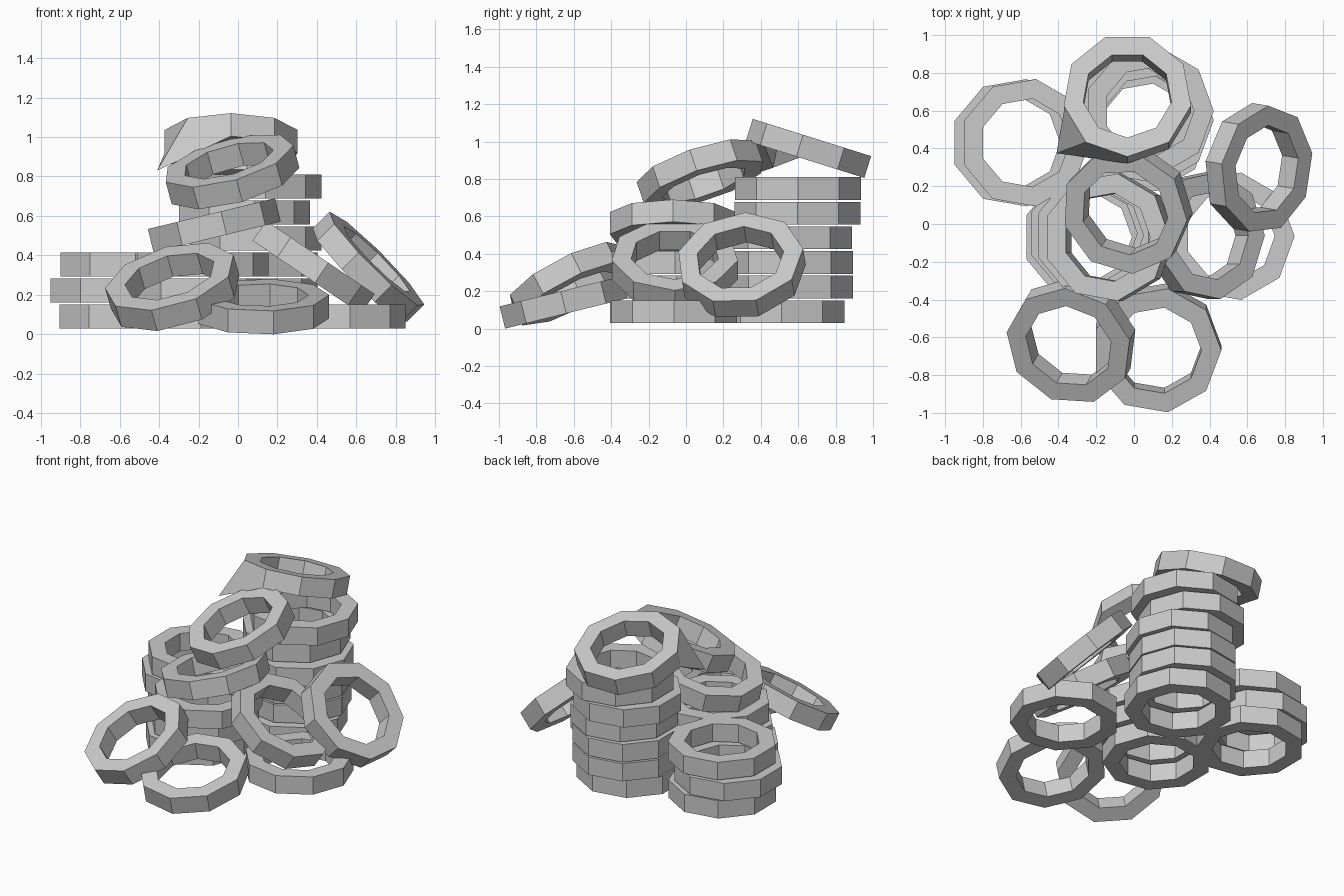
import bpy
from math import cos, sin, radians
from mathutils import Vector

if "Cube" in bpy.data.objects:
    bpy.data.objects.remove(bpy.data.objects["Cube"])

N, R_OUT, R_IN, H = 9, 0.342, 0.237, 0.122
UP = Vector((0, 0, 1))


def ring(name, center, normal=(0, 0, 1), phase=0):
    """Nine-sided flat-shaded ring whose axis points along normal."""
    rot = UP.rotation_difference(Vector(normal).normalized())
    section = [(R_OUT, -H / 2), (R_OUT, H / 2), (R_IN, H / 2), (R_IN, -H / 2)]
    verts, faces = [], []
    for i in range(N):
        a = radians(phase + 360 * i / N)
        for r, z in section:
            verts.append(rot @ Vector((r * cos(a), r * sin(a), z)) + Vector(center))
        j = (i + 1) % N
        for k in range(4):
            m = (k + 1) % 4
            faces.append((4 * i + k, 4 * j + k, 4 * j + m, 4 * i + m))
    mesh = bpy.data.meshes.new(name)
    mesh.from_pydata(verts, [], faces)
    obj = bpy.data.objects.new(name, mesh)
    bpy.context.collection.objects.link(obj)
    return obj


# Flat stacks: centre of each layer from the bottom up
stacks = {
    "back_stack_tire": [(0.06, 0.51), (0.06, 0.555), (0.06, 0.555),
                        (0.08, 0.55), (0.023, 0.595), (0.08, 0.598)],
    "left_stack_tire": [(-0.583, 0.43), (-0.628, 0.43), (-0.578, 0.43)],
    "centre_stack_tire": [(-0.248, -0.07), (-0.22, -0.05), (-0.187, -0.06)],
    "right_base_tire": [(0.508, -0.065)],
}
for name, layers in stacks.items():
    for i, (x, y) in enumerate(layers):
        ring(f"{name}_{i + 1}", (x, y, 0.09 + 0.1317 * i))

# Tilted tires leaning on the stacks
ring("centre_tilted_tire", (-0.13, -0.07, 0.55), (-0.235, 0, 0.97))
ring("centre_upper_tire", (-0.035, 0.08, 0.825), (-0.25, -0.31, 0.92), 35)
ring("right_inner_leaning_tire", (0.375, -0.06, 0.345), (0.56, 0, 0.83))
ring("right_outer_leaning_tire", (0.66, 0.295, 0.335), (0.70, -0.12, 0.70), 12)
ring("front_left_leaning_tire", (-0.33, -0.62, 0.24), (-0.25, -0.44, 0.86), 10)
ring("front_right_low_tire", (0.12, -0.655, 0.14), (0, -0.24, 0.97))

# Top tire, with one lower corner pulled out to a torn point
top = ring("top_tire", (-0.035, 0.665, 0.96), (0, 0.3, 0.954), 30)
v = top.data.vertices
v[5 * 4].co = (-0.41, 0.375, 0.83)
v[5 * 4 + 3].co = (-0.395, 0.465, 0.86)
